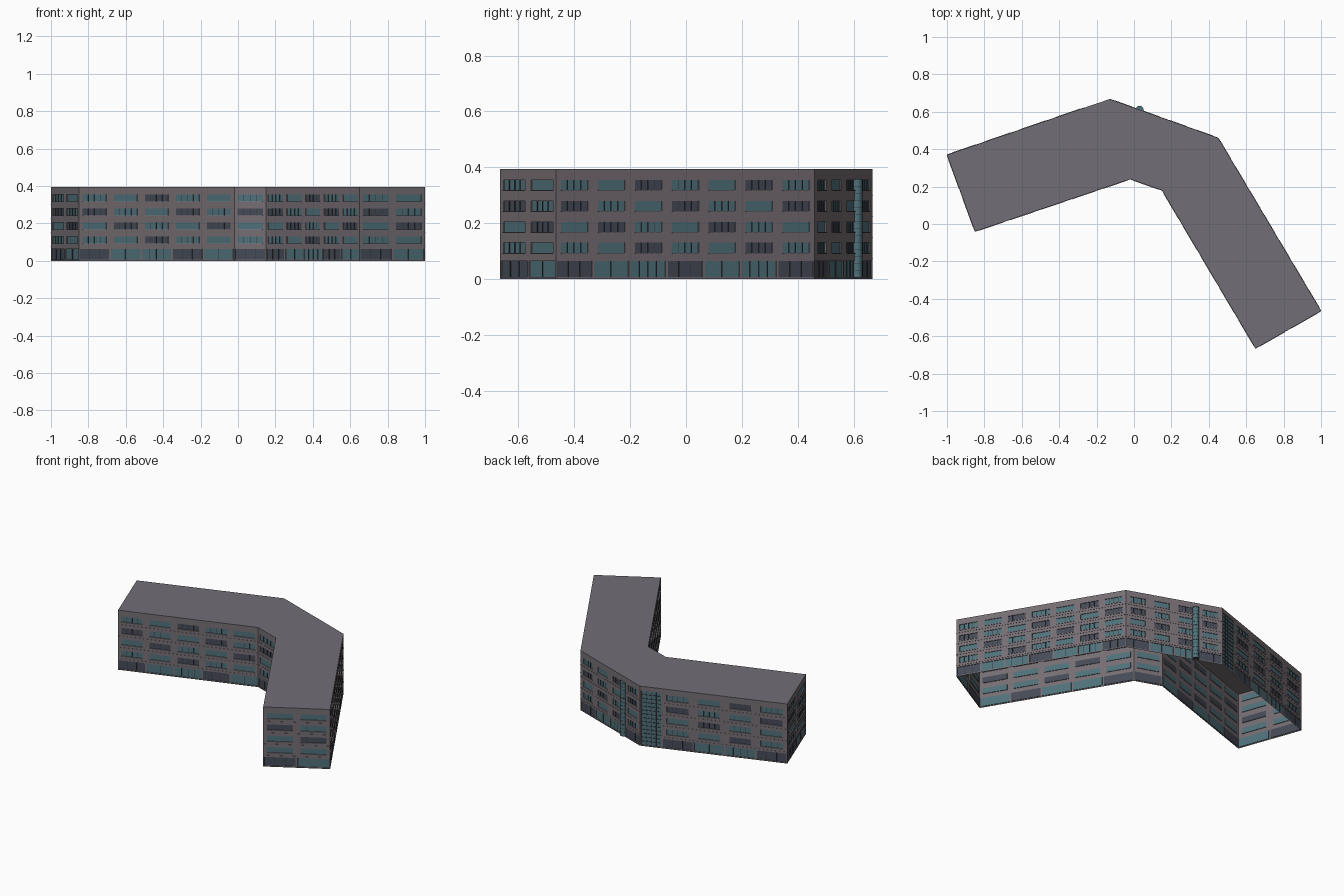
import bpy
import bmesh
from mathutils import Vector

cube = bpy.data.objects.get("Cube")
if cube:
    bpy.data.objects.remove(cube)


def material(name, rgb):
    mat = bpy.data.materials.new(name)
    mat.use_nodes = True
    mat.diffuse_color = (*rgb, 1)
    mat.node_tree.nodes["Principled BSDF"].inputs["Base Color"].default_value = (*rgb, 1)
    return mat


MATS = [
    material("wall_mauve_grey", (0.18, 0.155, 0.17)),
    material("teal_glass", (0.08, 0.165, 0.195)),
    material("dark_glass", (0.06, 0.07, 0.095)),
    material("dark_frame", (0.035, 0.04, 0.048)),
    material("pale_sill", (0.27, 0.25, 0.27)),
    material("roof_grey", (0.165, 0.155, 0.185)),
]
WALL, TEAL, DARK, FRAME, SILL, ROOF = range(len(MATS))

TOP, STOREY, EAVES, RECESS = 0.394, 0.075, 0.375, 0.004

# Outline corners, counter-clockwise seen from above
H, G, F, E = (-0.85, -0.04), (-0.02, 0.24), (0.15, 0.18), (0.65, -0.665)
D, C, B, A = (1.0, -0.465), (0.45, 0.46), (-0.13, 0.668), (-1.0, 0.37)


def finish(name, bm):
    mesh = bpy.data.meshes.new(name)
    bm.to_mesh(mesh)
    bm.free()
    for mat in MATS:
        mesh.materials.append(mat)
    obj = bpy.data.objects.new(name, mesh)
    bpy.context.collection.objects.link(obj)
    return obj


class Facade:
    """One straight wall, drawn in (along, up, outward) coordinates."""

    def __init__(self, start, end):
        self.start = Vector((*start, 0))
        run = Vector((*end, 0)) - self.start
        self.length = run.length
        self.along = run.normalized()
        self.out = Vector((self.along.y, -self.along.x, 0))
        self.bm = bmesh.new()

    def face(self, points, mat):
        verts = [self.bm.verts.new(self.start + self.along * u + self.out * d + Vector((0, 0, z)))
                 for u, z, d in points]
        self.bm.faces.new(verts).material_index = mat

    def rect(self, u0, z0, u1, z1, mat, d=0.0):
        self.face([(u0, z0, d), (u1, z0, d), (u1, z1, d), (u0, z1, d)], mat)

    def sides(self, u0, z0, u1, z1, back, front, mat):
        ring = [(u0, z0), (u1, z0), (u1, z1), (u0, z1)]
        for p, q in zip(ring, ring[1:] + ring[:1]):
            self.face([(*p, back), (*q, back), (*q, front), (*p, front)], mat)

    def bar(self, u0, z0, u1, z1, back, front, mat):
        self.sides(u0, z0, u1, z1, back, front, mat)
        self.rect(u0, z0, u1, z1, mat, front)

    def opening(self, cell, hole, glass, columns, rows=1):
        """Wall cell with a recessed window divided by glazing bars."""
        u0, z0, u1, z1 = cell
        a, b, c, d = hole
        self.rect(u0, z0, u1, b, WALL)
        self.rect(u0, d, u1, z1, WALL)
        self.rect(u0, b, a, d, WALL)
        self.rect(c, b, u1, d, WALL)
        for p, q in (((a, b), (a, d)), ((a, d), (c, d)), ((c, d), (c, b)), ((c, b), (a, b))):
            self.face([(*p, -RECESS), (*q, -RECESS), (*q, 0), (*p, 0)], WALL)
        self.rect(a, b, c, d, glass, -RECESS)
        t = 0.001
        for k in range(1, columns):
            u = a + (c - a) * k / columns
            self.bar(u - t, b, u + t, d, -RECESS, -0.001, FRAME)
        for k in range(1, rows):
            z = b + (d - b) * k / rows
            self.bar(a, z - t, c, z + t, -RECESS, -0.001, FRAME)


def build_facade(name, start, end, bays, fill=0.76, stair_bay=0.0):
    f = Facade(start, end)
    first = f.length * stair_bay
    pitch = (f.length - first) / bays
    # Full-height glazed stair bay
    if stair_bay:
        f.opening((0, 0, first, EAVES), (0.008, 0.007, first - 0.006, 0.365), TEAL, 4, 14)
    for storey in range(5):
        z = storey * STOREY
        for bay in range(bays):
            u0 = first + bay * pitch
            u1, mid = u0 + pitch, u0 + pitch / 2
            cell = (u0, z, u1, z + STOREY)
            kind = (bay + storey) % 3
            glass = DARK if kind == 0 else TEAL
            if storey == 0:
                # Shopfront glazing
                half = pitch * 0.47
                f.opening(cell, (mid - half, 0.007, mid + half, 0.064), glass, (3, 2, 4)[kind])
            else:
                half = pitch * fill / 2
                hole = (mid - half, z + 0.018, mid + half, z + 0.055)
                f.opening(cell, hole, glass, (4, 4, 1)[kind])
                f.bar(mid - half, z + 0.015, mid + half, z + 0.018, 0, 0.003, SILL)
        # Thin ledge at each floor level
        if storey:
            f.bar(first, z - 0.001, f.length, z + 0.001, 0, 0.0015, WALL)
    finish(name, f.bm)


build_facade("front_left_courtyard_wall", H, G, 5)
build_facade("courtyard_corner_wall", G, F, 1, 0.8)
build_facade("wing_courtyard_wall", F, E, 5, 0.79)
build_facade("wing_end_wall", E, D, 2, 0.78)
build_facade("wing_outer_wall", D, C, 7, 0.73)
build_facade("back_corner_wall", C, B, 4, 0.62)
build_facade("back_wall", B, A, 4, 0.7, stair_bay=0.15)
build_facade("side_end_wall", A, H, 2, 0.76)

# Flat roof slab with a plain fascia
bm = bmesh.new()
base = bm.faces.new([bm.verts.new((*p, EAVES)) for p in (H, G, F, E, D, C, B, A)])
bm.normal_update()
extruded = bmesh.ops.extrude_face_region(bm, geom=[base], use_keep_orig=True)
bmesh.ops.translate(bm, vec=(0, 0, TOP - EAVES),
                    verts=[v for v in extruded["geom"] if isinstance(v, bmesh.types.BMVert)])
bmesh.ops.recalc_face_normals(bm, faces=bm.faces)
for face in bm.faces:
    face.material_index = ROOF if face.normal.z > 0.5 else WALL
finish("roof_slab", bm)


# Round glazed tower on the back corner wall
def cylinder(name, radius, z0, z1, mat):
    bm = bmesh.new()
    bmesh.ops.create_cone(bm, cap_ends=True, segments=16, radius1=radius, radius2=radius, depth=z1 - z0)
    bmesh.ops.translate(bm, vec=(0.03, 0.611, (z0 + z1) / 2), verts=bm.verts)
    for face in bm.faces:
        face.material_index = mat
        face.smooth = abs(face.normal.z) < 0.5
    return finish(name, bm)


cylinder("round_tower", 0.02, 0.007, 0.358, TEAL)
for k in range(15):
    z = 0.007 + k * 0.025
    cylinder("tower_ring", 0.021, z - 0.001, z + 0.001, FRAME)
